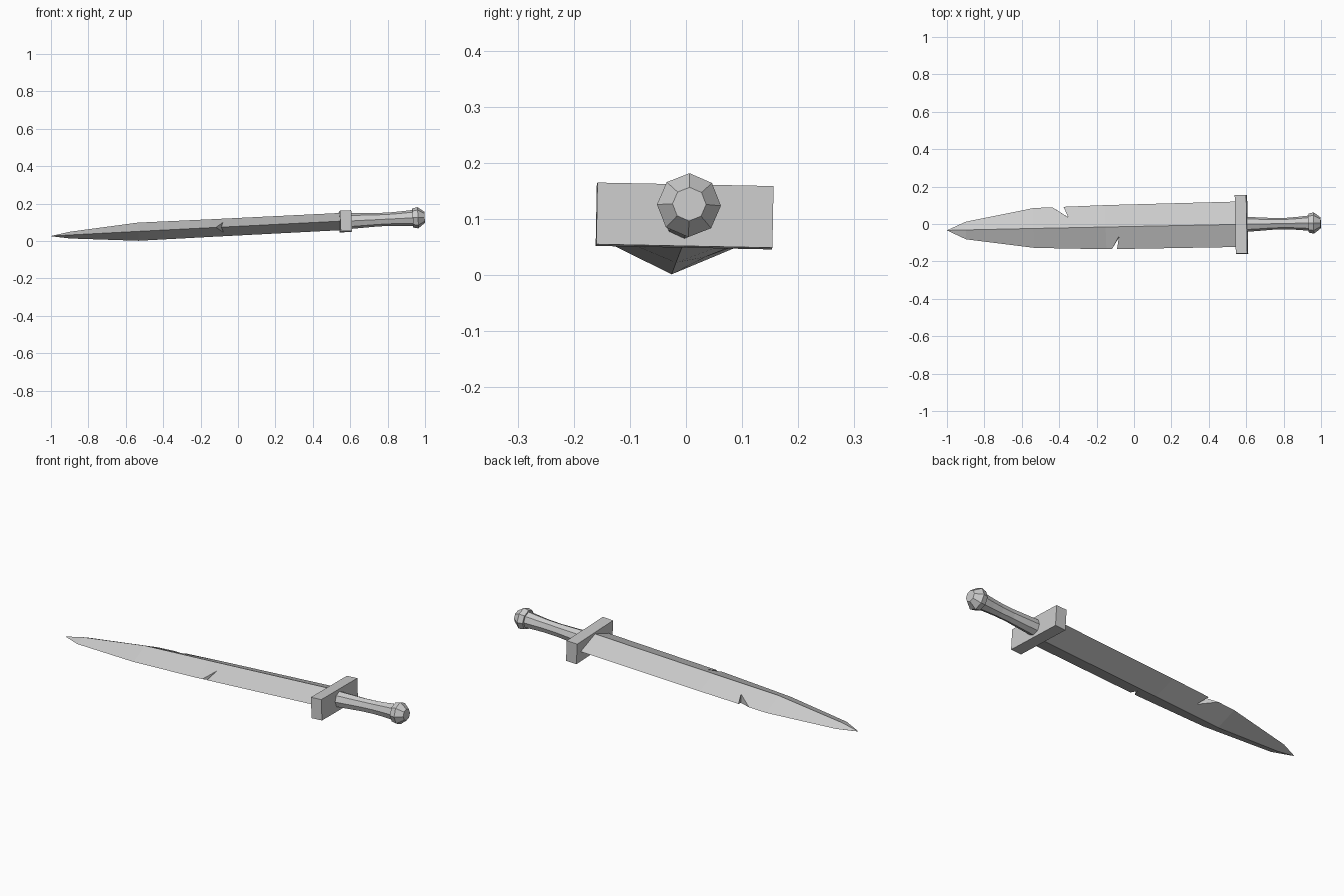
import bpy, bmesh, math
from mathutils import Matrix

if "Cube" in bpy.data.objects:
    bpy.data.objects.remove(bpy.data.objects["Cube"])

# The sword lies along x with a slight yaw, pitch and roll
POSE = (Matrix.Translation((0, -0.014, 0.0765)) @ Matrix.Rotation(0.02, 4, 'Z')
        @ Matrix.Rotation(-0.05, 4, 'Y') @ Matrix.Rotation(-0.02, 4, 'X'))


def make_object(name, bm):
    bmesh.ops.recalc_face_normals(bm, faces=bm.faces)
    bm.transform(POSE)
    mesh = bpy.data.meshes.new(name)
    bm.to_mesh(mesh)
    bm.free()
    obj = bpy.data.objects.new(name, mesh)
    bpy.context.collection.objects.link(obj)
    return obj


def loft(name, rings):
    """Skin a list of closed rings with equal point counts and cap both ends."""
    bm = bmesh.new()
    loops = [[bm.verts.new(p) for p in ring] for ring in rings]
    n = len(loops[0])
    for a, b in zip(loops, loops[1:]):
        for i in range(n):
            j = (i + 1) % n
            bm.faces.new((a[i], a[j], b[j], b[i]))
    bm.faces.new(loops[0])
    bm.faces.new(loops[-1])
    bmesh.ops.remove_doubles(bm, verts=bm.verts, dist=0.0005)
    return make_object(name, bm)


def octagon(x, ry, rz):
    return [(x, ry * math.sin(i * math.pi / 4), rz * math.cos(i * math.pi / 4))
            for i in range(8)]


# Blade: diamond sections (x, back edge, front edge, half thickness)
sections = [(-1.0, 0.001, 0.001, 0.001), (-0.9, 0.044, 0.05, 0.018),
            (-0.535, 0.11, 0.103, 0.0485), (-0.15, 0.118, 0.118, 0.047),
            (0.56, 0.123, 0.12, 0.046)]
blade = loft("blade", [[(x, back, 0), (x, 0, t), (x, -front, 0), (x, 0, -t)]
                       for x, back, front, t in sections])

# Notches chipped out of both blade edges
notches = {
    "back_notch": [(-0.435, 0.112), (-0.35, 0.056), (-0.375, 0.113),
                   (-0.38, 0.16), (-0.48, 0.16)],
    "front_notch": [(-0.12, -0.118), (-0.08, -0.051), (-0.093, -0.118),
                    (-0.1, -0.16), (-0.14, -0.16)],
}
for name, outline in notches.items():
    cutter = loft(name, [[(x, y, z) for x, y in outline] for z in (-0.1, 0.1)])
    cutter.hide_render = True
    mod = blade.modifiers.new(name, 'BOOLEAN')
    mod.operation = 'DIFFERENCE'
    mod.solver = 'EXACT'
    mod.object = cutter
    bpy.context.view_layer.objects.active = blade
    bpy.ops.object.modifier_apply(modifier=mod.name)
    bpy.data.objects.remove(cutter)

# Cross guard
loft("guard", [[(x, -0.157, -0.055), (x, 0.157, -0.055),
                (x, 0.157, 0.055), (x, -0.157, 0.055)] for x in (0.545, 0.606)])

# Waisted eight-sided grip
grip = [(0.6, 0.04, 0.042), (0.67, 0.036, 0.039), (0.75, 0.031, 0.036),
        (0.82, 0.031, 0.036), (0.88, 0.035, 0.039), (0.94, 0.041, 0.043)]
loft("grip", [octagon(*g) for g in grip])

# Faceted pommel
pommel = [(0.935, 0.051), (0.963, 0.057), (0.999, 0.03)]
loft("pommel", [octagon(x, r, r) for x, r in pommel])
